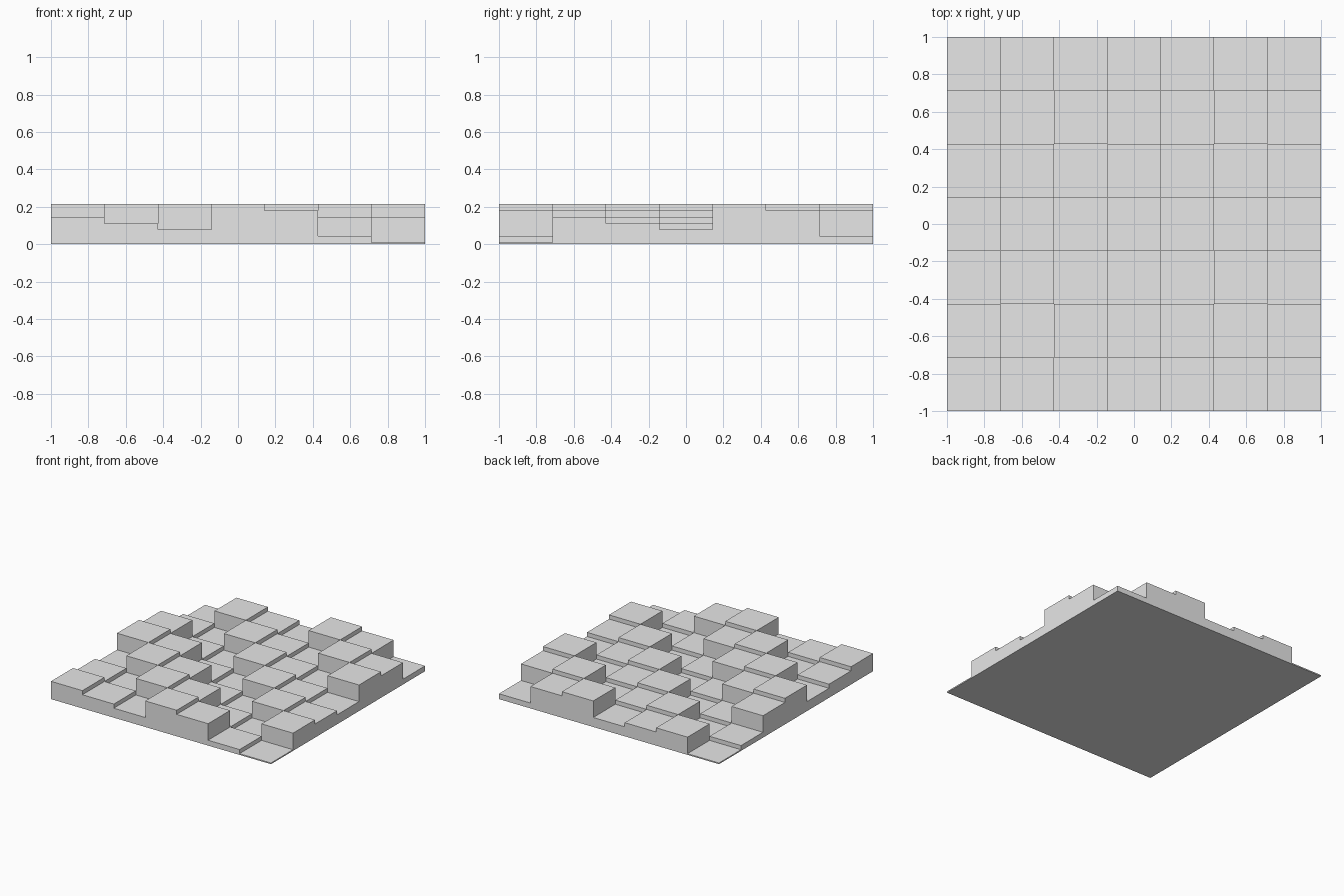
import bpy
import bmesh
from mathutils import Matrix, Vector

cube = bpy.data.objects.get("Cube")
if cube:
    bpy.data.objects.remove(cube, do_unlink=True)

CELLS = 7
CELL = 2 / CELLS
BASE = 0.01                         # thickness of the backing plate
STEP = 0.034                        # height of one level
SEQUENCE = (4, 3, 2, 6, 5, 1, 0)    # levels, shifted by one cell on each row

grey = bpy.data.materials.new("plain_grey")
grey.use_nodes = True
grey.diffuse_color = (0.8, 0.8, 0.8, 1)
grey.node_tree.nodes["Principled BSDF"].inputs["Base Color"].default_value = (0.8, 0.8, 0.8, 1)


def add_box(bm, centre, size):
    matrix = Matrix.Translation(Vector(centre)) @ Matrix.Diagonal((*size, 1))
    bmesh.ops.create_cube(bm, size=1, matrix=matrix)


def finish(bm, name):
    mesh = bpy.data.meshes.new(name)
    bm.to_mesh(mesh)
    bm.free()
    mesh.materials.append(grey)
    obj = bpy.data.objects.new(name, mesh)
    bpy.context.collection.objects.link(obj)


# Backing plate, whose bare top forms the lowest level
bm = bmesh.new()
add_box(bm, (0, 0, BASE / 2), (2, 2, BASE))
finish(bm, "backing_plate")

# Rows of square blocks, from front to back
for row in range(CELLS):
    bm = bmesh.new()
    for col in range(CELLS):
        height = SEQUENCE[(col + row) % CELLS] * STEP
        if height:
            x = -1 + (col + 0.5) * CELL
            y = -1 + (row + 0.5) * CELL
            add_box(bm, (x, y, BASE + height / 2), (CELL, CELL, height))
    finish(bm, f"block_row_{row + 1}")
